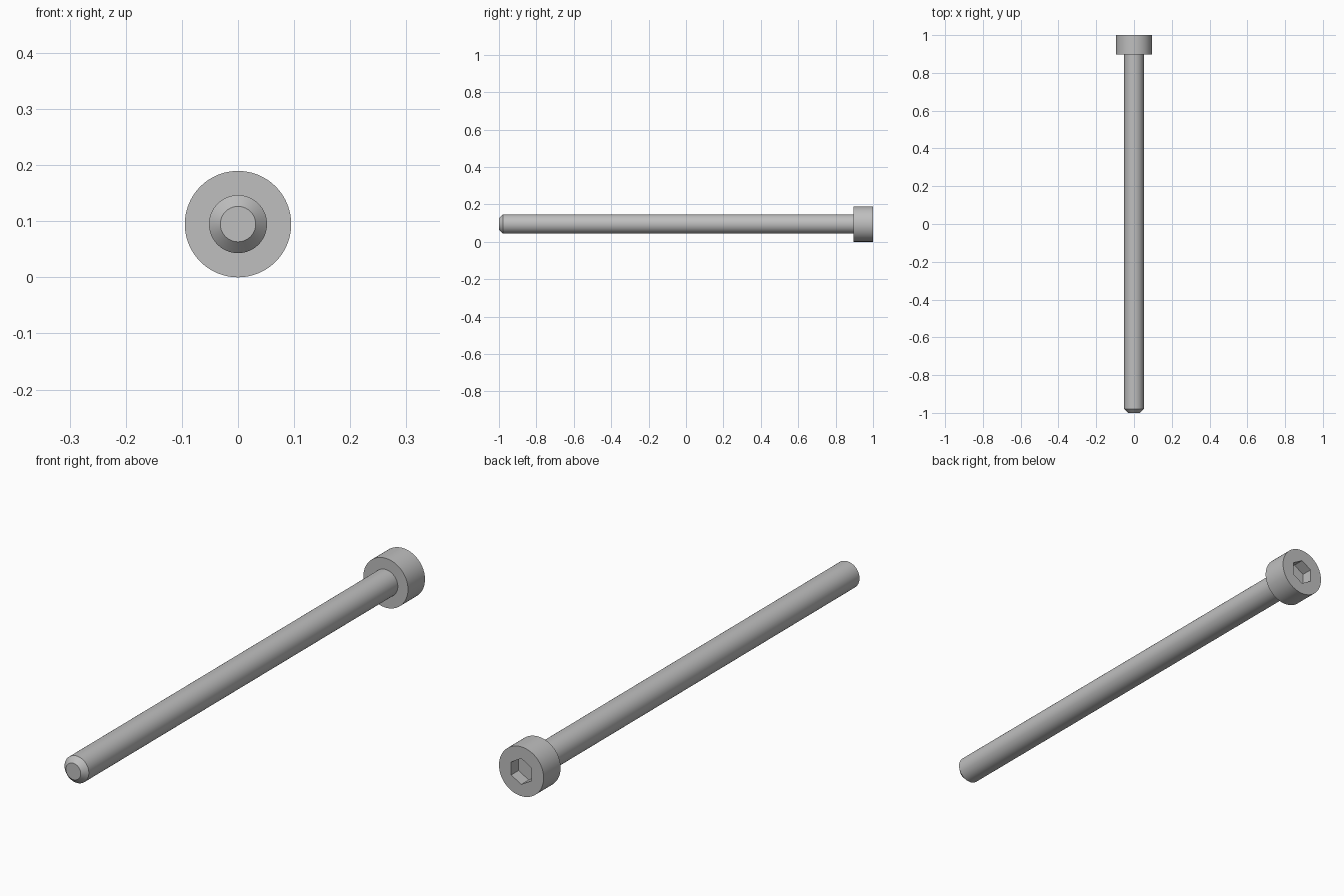
import bpy
import bmesh
import math

cube = bpy.data.objects.get("Cube")
if cube:
    bpy.data.objects.remove(cube, do_unlink=True)

# Main dimensions
HEAD_R = 0.0948
SHAFT_R = 0.0517
TIP_R = 0.0315
CHAMFER = 0.0205
HEAD_Y = 0.8966
SOCKET_R = 0.0498
SOCKET_DEPTH = 0.045
SIDES = 96

steel = bpy.data.materials.new("steel_grey")
steel.use_nodes = True
GREY = (0.52, 0.52, 0.52, 1.0)
steel.diffuse_color = GREY
steel.node_tree.nodes["Principled BSDF"].inputs["Base Color"].default_value = GREY


def ring(bm, y, radius, sides=SIDES):
    """Circle of vertices around the screw axis, first one at the top."""
    angles = [math.tau * i / sides for i in range(sides)]
    return [bm.verts.new((radius * math.sin(a), y, HEAD_R + radius * math.cos(a)))
            for a in angles]


def wall(bm, a, b):
    """Quads joining two rings."""
    for i in range(len(a)):
        j = (i + 1) % len(a)
        bm.faces.new((a[i], a[j], b[j], b[i]))


def loop_edges(bm, verts):
    return [bm.edges.get((verts[i - 1], verts[i])) for i in range(len(verts))]


def finish(bm, name):
    bmesh.ops.recalc_face_normals(bm, faces=bm.faces[:])
    mesh = bpy.data.meshes.new(name)
    bm.to_mesh(mesh)
    bm.free()
    mesh.materials.append(steel)
    obj = bpy.data.objects.new(name, mesh)
    bpy.context.collection.objects.link(obj)
    bpy.ops.object.select_all(action='DESELECT')
    obj.select_set(True)
    bpy.context.view_layer.objects.active = obj
    bpy.ops.object.shade_smooth_by_angle(angle=math.radians(30))


# Shaft with chamfered tip, seated slightly inside the head
bm = bmesh.new()
tip = ring(bm, -1, TIP_R)
shoulder = ring(bm, -1 + CHAMFER, SHAFT_R)
root = ring(bm, HEAD_Y + 0.01, SHAFT_R)
wall(bm, tip, shoulder)
wall(bm, shoulder, root)
bm.faces.new(tip)
bm.faces.new(root)
finish(bm, "shaft")

# Cylindrical head with a hexagonal socket in its back face
bm = bmesh.new()
under = ring(bm, HEAD_Y, HEAD_R)
rim = ring(bm, 1, HEAD_R)
wall(bm, under, rim)
bm.faces.new(under)
mouth = ring(bm, 1, SOCKET_R, 6)
floor = ring(bm, 1 - SOCKET_DEPTH, SOCKET_R, 6)
wall(bm, mouth, floor)
bm.faces.new(floor)
bmesh.ops.triangle_fill(bm, use_beauty=True, normal=(0, 1, 0),
                        edges=loop_edges(bm, rim) + loop_edges(bm, mouth))
finish(bm, "socket_head")
